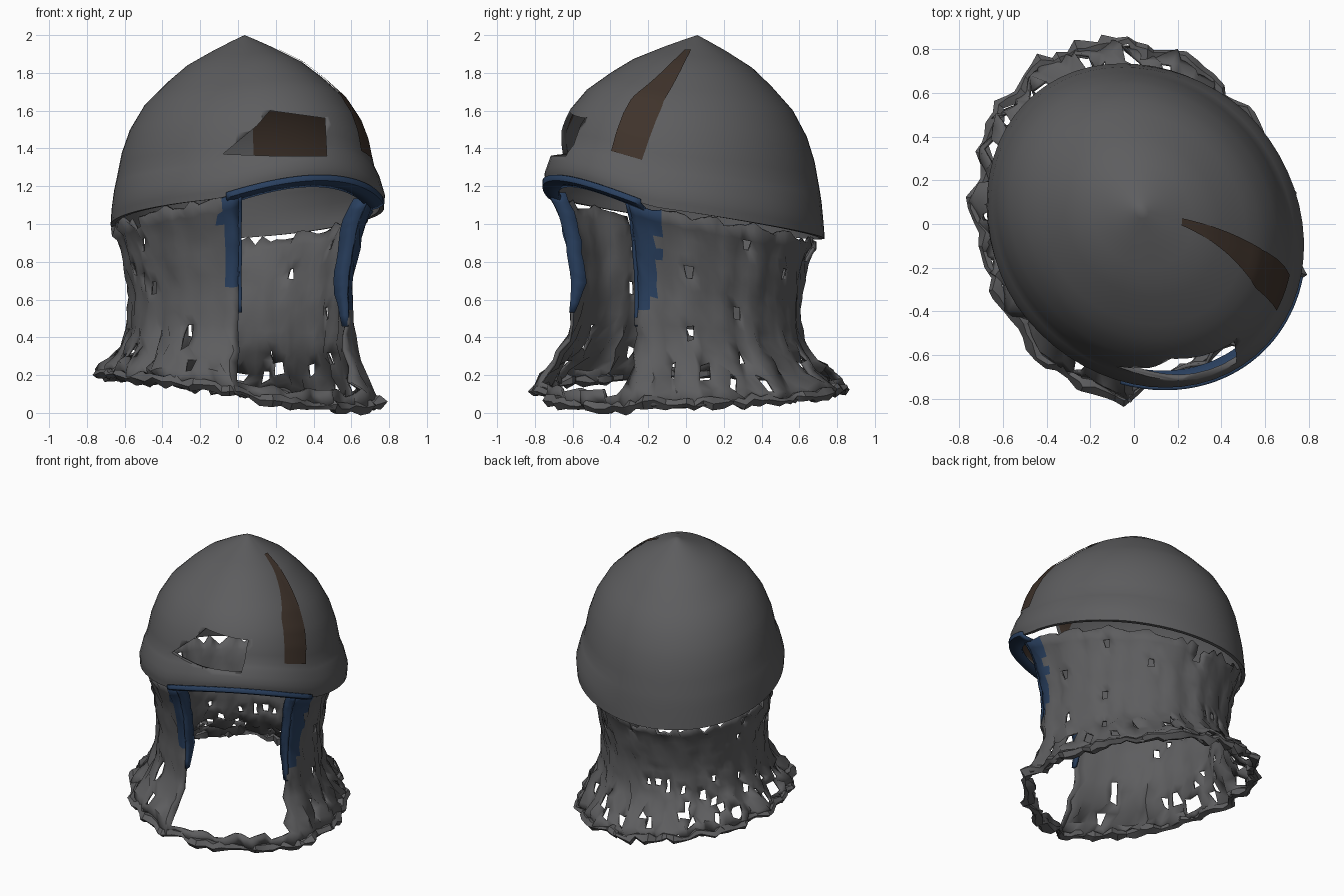
import bpy, bmesh, math, random
from mathutils import Vector

random.seed(7)
old = bpy.data.objects.get("Cube")
if old:
    bpy.data.objects.remove(old)


def material(name, rgb):
    m = bpy.data.materials.new(name)
    m.use_nodes = True
    m.diffuse_color = (*rgb, 1)
    b = m.node_tree.nodes["Principled BSDF"]
    b.inputs["Base Color"].default_value = (*rgb, 1)
    b.inputs["Roughness"].default_value = 0.8
    return m


steel = material("worn grey steel", (0.11, 0.11, 0.114))
leather = material("dark brown leather", (0.05, 0.033, 0.024))
cloth = material("blue cloth", (0.022, 0.05, 0.113))

FACE = math.radians(-50)          # direction the opening looks
F = Vector((math.cos(FACE), math.sin(FACE)))
L = Vector((-F.y, F.x))
CENTRE = Vector((0.04, 0.005))
APEX = Vector((0.035, 0.06))


def lerp(table, t):
    for (a, x), (b, y) in zip(table, table[1:]):
        if t <= b:
            return x + (y - x) * (t - a) / (b - a)
    return table[-1][1]


def oval(u):
    a = math.radians(u)
    return F * (0.77 * math.cos(a)) + L * (0.668 * math.sin(a))


def near_opening(u, sharpness):
    """1 in the middle of the face opening, falling to 0 beside it."""
    d = (u + 8 + 180) % 360 - 180
    return max(0, math.cos(math.radians(min(90, abs(d) * sharpness))))


def rim_z(u):
    p = CENTRE + oval(u)
    return 1.035 + 0.04 * p.x - 0.15 * p.y + 0.09 * near_opening(u, 1.9)


# Dome profile: share of drop from the apex -> share of rim radius
DOME = [(0, 0), (.03, .09), (.08, .23), (.16, .43), (.25, .58), (.37, .75),
        (.5, .86), (.62, .92), (.76, .96), (.82, .975), (.92, .99), (1, 1)]


def dome(u, t, grow=0.0):
    f = lerp(DOME, t)
    weight = min(1, max(0, oval(u).dot(F) / 0.5 + 1.2))
    swell = 0.045 * weight * lerp([(0, 0), (.76, 0), (.82, .5), (.92, 1), (1, .6)], t)
    p = APEX * (1 - f) + (CENTRE + oval(u)) * f * (1 + swell)
    n = oval(u).normalized() * grow * f
    z = 2 - (2 - rim_z(u)) * t + grow * (1 - t)
    return Vector((p.x + n.x, p.y + n.y, z))


def finish(name, bm, mats, angle=40, thick=0.0):
    me = bpy.data.meshes.new(name)
    bmesh.ops.recalc_face_normals(bm, faces=bm.faces)
    bm.to_mesh(me)
    bm.free()
    ob = bpy.data.objects.new(name, me)
    bpy.context.collection.objects.link(ob)
    for m in mats:
        me.materials.append(m)
    if thick:
        s = ob.modifiers.new("thickness", "SOLIDIFY")
        s.thickness = thick
        s.offset = 0
    bpy.ops.object.select_all(action="DESELECT")
    ob.select_set(True)
    bpy.context.view_layer.objects.active = ob
    bpy.ops.object.shade_smooth_by_angle(angle=math.radians(angle))
    return ob


def grid(bm, rows, closed=False, rule=None):
    """Skin rows of points; rule(i, j, centre) gives a material or None for a gap."""
    vs = [[bm.verts.new(p) for p in r] for r in rows]
    n = len(rows[0])
    for i in range(len(rows) - 1):
        for j in range(n if closed else n - 1):
            k = (j + 1) % n
            q = [vs[i][j], vs[i][k], vs[i + 1][k], vs[i + 1][j]]
            mid = sum((v.co for v in q), Vector()) / 4
            m = rule(i, j, mid) if rule else 0
            if m is not None:
                bm.faces.new(q).material_index = m
    return vs


# Helmet bowl: outer skin and partly brown inner skin in one closed solid
SEG = 60
us = [360 * j / SEG for j in range(SEG)]
drops = [t for t, _ in DOME][1:]
drops = sorted(drops + [(a + b) / 2 for a, b in zip(drops, drops[1:])] + [.015])
outer = [[dome(u, t) for u in us] for t in drops]
inner = [[dome(u, t, -0.025) for u in us] for t in drops]
count = len(outer)


def bowl_rule(i, j, c):
    return 1 if i >= count and c.z > 1.3 and c.x > 0.07 else 0


bm = bmesh.new()
vs = grid(bm, outer + inner[::-1], True, bowl_rule)
for ring, z, m in ((vs[0], 2.0, 0), (vs[-1], 1.97, 1)):
    tip = bm.verts.new((APEX.x, APEX.y, z))
    for j in range(SEG):
        bm.faces.new((ring[j], ring[(j + 1) % SEG], tip)).material_index = m
bowl = finish("helmet_bowl", bm, [steel, leather])

# Torn gap above the brow
bm = bmesh.new()
tear = [(-.08, 1.37), (.1, 1.52), (.17, 1.6), (.46, 1.56), (.47, 1.36), (.2, 1.36)]
face = bm.faces.new([bm.verts.new((x, -1, z)) for x, z in tear])
ext = bmesh.ops.extrude_face_region(bm, geom=[face])
for v in ext["geom"]:
    if isinstance(v, bmesh.types.BMVert):
        v.co.y = -0.15
cutter = finish("tear_cutter", bm, [steel])
cutter.hide_render = True
cutter.hide_viewport = True
cutter.display_type = "WIRE"
cut = bowl.modifiers.new("tear", "BOOLEAN")
cut.operation = "DIFFERENCE"
cut.solver = "EXACT"
cut.object = cutter

# Brown stripe lying on the bowl
bm = bmesh.new()
rows = []
for k in range(25):
    t = 0.09 + 0.66 * k / 24
    mid = lerp([(.09, 43), (.4, 31), (.75, 26.5)], t)
    half = lerp([(.09, 5), (.42, 9), (.75, 7.5)], t)
    rows.append([dome(mid + half * s / 3, t, 0.007) for s in range(-3, 4)])
grid(bm, rows)
finish("leather_stripe", bm, [leather])

# Blue lip wrapped around the brow
bm = bmesh.new()
rows = [[], [], [], []]
for k in range(31):
    u = -52 + 87 * k / 30
    for row, f, dz in zip(rows, (1.036, 1.036, 1.0, .93), (.02, -.005, -.02, -.035)):
        p = CENTRE + oval(u) * f
        row.append(Vector((p.x, p.y, rim_z(u) + dz)))
grid(bm, rows)
finish("brow_lining", bm, [cloth], thick=0.02)

# Mail curtain: depth share -> share of rim radius
MAIL = [(0, .93), (.1, .87), (.45, .8), (.65, .82), (.76, .88), (.86, .97), (.95, 1.09), (1, 1.11)]
LEFT_EDGE, RIGHT_EDGE = 28, 316
BACK, FRONT = 80, 14
mail_us = [LEFT_EDGE + (RIGHT_EDGE - LEFT_EDGE) * j / BACK for j in range(BACK)]
mail_us += [RIGHT_EDGE + 72 * j / FRONT for j in range(FRONT)]
DEPTH = 15


def mail(u, v, rough=1.0):
    o = oval(u)
    arch, side = near_opening(u, 1.9), near_opening(u, 1.2)
    flare = max(0, (v - .6) / .4)
    fold = math.sin(math.radians(u * 13)) + math.sin(math.radians(u * 21))
    f = lerp(MAIL, v) + 0.035 * side - 0.22 * flare * arch
    f += 0.06 * side * max(0, 1 - v / .25) + fold * (0.006 + 0.016 * flare)
    p = CENTRE + o * f
    p.x = p.x * (1 - 0.1 * flare) - 0.03
    top = rim_z(u) - 0.025 * (1 - side)
    hem = 0.125 - 0.11 * p.x - 0.05 * arch
    j = [random.uniform(-1, 1) * rough * (0.009 + 0.018 * flare) for _ in range(3)]
    tatter = random.uniform(-.03, .03) * (1 - side) if v == 0 else 0
    return Vector((p.x + j[0], p.y + j[1], top + (hem - top) * v + j[2] + tatter))


def mail_rule(i, j, c):
    share = (i + .5) / DEPTH
    if j >= BACK:                              # face opening, hem stays joined
        return 0 if i == DEPTH - 1 else None
    edge = min(j, BACK - 1 - j)
    if edge > 3 and i < DEPTH - 1:
        chance = lerp([(0, .04), (.3, .02), (.6, .03), (.75, .1), (.9, .2), (1, .1)], share)
        if random.random() < chance:
            return None
    # blue cloth edging, wider on one side and tapering downward
    wide, low = (4, .52) if edge == j else (2.4, .66)
    wide = wide * (1.05 - share) + random.uniform(-.4, .4)
    return 1 if edge + .5 < wide and c.z > low else 0


bm = bmesh.new()
grid(bm, [[mail(u, i / DEPTH) for u in mail_us] for i in range(DEPTH + 1)], True, mail_rule)
loose = [v for v in bm.verts if not v.link_faces]
bmesh.ops.delete(bm, geom=loose, context="VERTS")
finish("mail_curtain", bm, [steel, cloth], 50, 0.016)

# Blue edging turned inward along both sides of the face opening
for name, u, end in (("left_edging", LEFT_EDGE, .62), ("right_edging", RIGHT_EDGE, .6)):
    out = oval(u).normalized().to_3d()
    rows = []
    for k in range(13):
        v = end * k / 12
        p = mail(u, v, 0.3)
        depth = lerp([(0, .08), (.75, .065), (1, .015)], k / 12) + random.uniform(-.006, .006)
        rows.append([p + out * 0.012, p - out * depth])
    bm = bmesh.new()
    grid(bm, rows)
    finish(name, bm, [cloth], thick=0.018)

# Knotted roll along the hem
bm = bmesh.new()
rows = []
for u in mail_us:
    c = mail(u, 1, .5)
    out = oval(u).normalized()
    size = random.uniform(.018, .05)
    ring = []
    for k in range(5):
        a = math.tau * k / 5 + random.uniform(-.3, .3)
        w = size * math.cos(a)
        ring.append(c + Vector((out.x * w, out.y * w, size * math.sin(a) * .8)))
    rows.append(ring)
rows.append([p.copy() for p in rows[0]])
grid(bm, rows, True)
bmesh.ops.remove_doubles(bm, verts=bm.verts, dist=0.0005)
finish("hem_roll", bm, [steel], 35)
